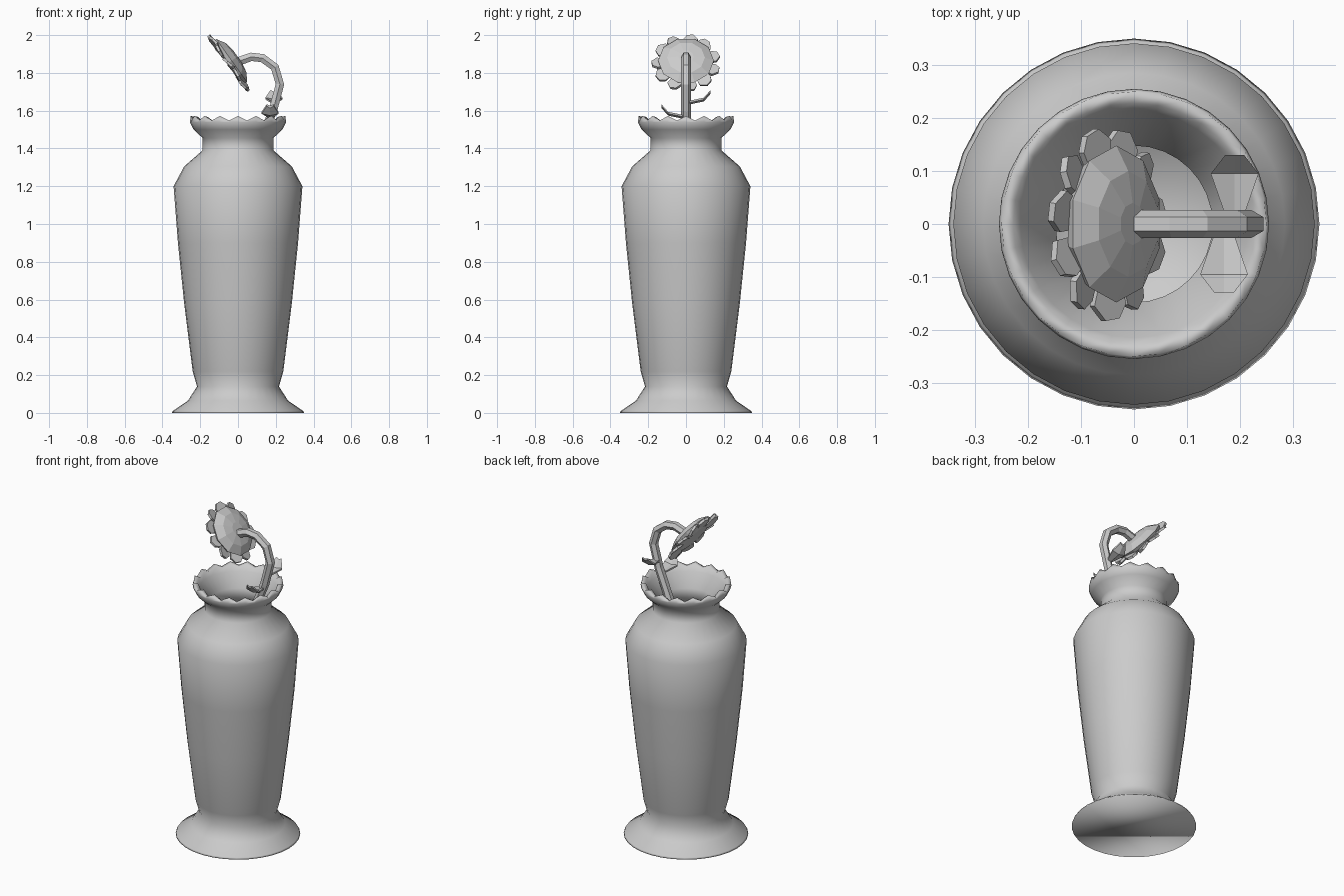
import bpy, bmesh, math
from mathutils import Vector, Matrix

if "Cube" in bpy.data.objects:
    bpy.data.objects.remove(bpy.data.objects["Cube"])

grey = bpy.data.materials.new("plain_grey")
grey.use_nodes = True
colour = (0.6, 0.6, 0.6, 1)
grey.diffuse_color = colour
grey.node_tree.nodes["Principled BSDF"].inputs["Base Color"].default_value = colour


def finish(bm, name, smooth=False):
    bmesh.ops.recalc_face_normals(bm, faces=bm.faces)
    mesh = bpy.data.meshes.new(name)
    bm.to_mesh(mesh)
    bm.free()
    mesh.materials.append(grey)
    for p in mesh.polygons:
        p.use_smooth = smooth
    obj = bpy.data.objects.new(name, mesh)
    bpy.context.collection.objects.link(obj)
    return obj


def bridge(bm, a, b):
    n = len(a)
    for i in range(n):
        bm.faces.new((a[i], a[(i + 1) % n], b[(i + 1) % n], b[i]))


def lathe(bm, profile, n, tooth=None, matrix=Matrix()):
    """Rings of (radius, height), closed at both ends; tooth(height, i) shifts a vertex."""
    rings = []
    for r, z in profile:
        ring = []
        for i in range(n):
            a = math.tau * i / n
            dz = tooth(z, i) if tooth else 0
            ring.append(bm.verts.new(matrix @ Vector((r * math.cos(a), r * math.sin(a), z + dz))))
        rings.append(ring)
    for a, b in zip(rings, rings[1:]):
        bridge(bm, a, b)
    bm.faces.new(rings[0])
    bm.faces.new(rings[-1])


# Vase: outer wall, toothed rim, inner wall
outer = [(0.35, 0), (0.345, 0.01), (0.265, 0.065), (0.217, 0.14), (0.24, 0.22),
         (0.285, 0.58), (0.318, 0.9), (0.341, 1.2), (0.285, 1.305), (0.187, 1.39),
         (0.187, 1.455), (0.235, 1.5), (0.255, 1.54), (0.25, 1.56)]
inner = [(0.228, 1.555), (0.215, 1.525), (0.148, 1.45), (0.148, 1.39), (0.25, 1.29),
         (0.3, 1.19), (0.28, 0.9), (0.2, 0.22), (0.17, 0.15)]
bm = bmesh.new()
lathe(bm, outer + inner, 32,
      lambda z, i: (0.012 if i % 2 == 0 else -0.012) if z > 1.55 else 0)
vase = finish(bm, "vase", True)

# Stem: six-sided tube bent in the xz plane
path = [(0.08, 1.34), (0.185, 1.6), (0.222, 1.74), (0.195, 1.83),
        (0.13, 1.878), (0.07, 1.885), (0.0, 1.86)]
pts = [Vector((x, 0, z)) for x, z in path]
bm = bmesh.new()
rings = []
for i, p in enumerate(pts):
    t = (pts[min(i + 1, len(pts) - 1)] - pts[max(i - 1, 0)]).normalized()
    side = Vector((0, 1, 0))
    up = t.cross(side)
    rings.append([bm.verts.new(p + 0.026 * (math.cos(a) * side + math.sin(a) * up))
                  for a in (math.tau * k / 6 for k in range(6))])
for a, b in zip(rings, rings[1:]):
    bridge(bm, a, b)
bm.faces.new(rings[0])
bm.faces.new(rings[-1])
finish(bm, "stem")


# Leaves: thin folded blades, narrow at the stem and wide near the tip
def leaf(name, x, z, side):
    bm = bmesh.new()
    rows = [(0.0, 0.012, 0.0), (0.095, 0.045, 0.02), (0.13, 0.018, 0.06)]
    rings = []
    for y, w, dz in rows:
        ring = [(-w, 0.004), (0, -0.006), (w, 0.004), (w, 0.014), (0, 0.006), (-w, 0.014)]
        rings.append([bm.verts.new((x + dx, side * y, z + dz + h)) for dx, h in ring])
    for a, b in zip(rings, rings[1:]):
        bridge(bm, a, b)
    bm.faces.new(rings[0])
    bm.faces.new(rings[-1])
    finish(bm, name)


leaf("upper_leaf", 0.19, 1.635, 1)
leaf("lower_leaf", 0.17, 1.56, -1)

# Flower head: domed back pointing at the stem
back = Vector((0.81, 0, 0.58))
head = Matrix.Translation((-0.04, 0, 1.86)) @ back.to_track_quat("Z", "Y").to_matrix().to_4x4()
bm = bmesh.new()
lathe(bm, [(0.1, -0.022), (0.135, -0.012), (0.148, 0.008), (0.1, 0.036), (0.04, 0.046)],
      10, matrix=head)
finish(bm, "flower_head")

# Petals: five-sided slabs around the head, tilted alternately
bm = bmesh.new()
count = 11
outline = [(0.1, -0.025), (0.155, -0.04), (0.183, -0.012), (0.178, 0.022), (0.15, 0.038), (0.1, 0.025)]
for k in range(count):
    turn = Matrix.Rotation(math.tau * (k + 0.5) / count, 4, "Z")
    tilt = Matrix.Rotation(math.radians(14 if k % 2 else -8), 4, "X")
    layers = [[bm.verts.new(head @ turn @ tilt @ Vector((r, w, h))) for r, w in outline]
              for h in (-0.02, -0.006)]
    bridge(bm, *layers)
    for layer in layers:
        bm.faces.new(layer)
finish(bm, "petals")
